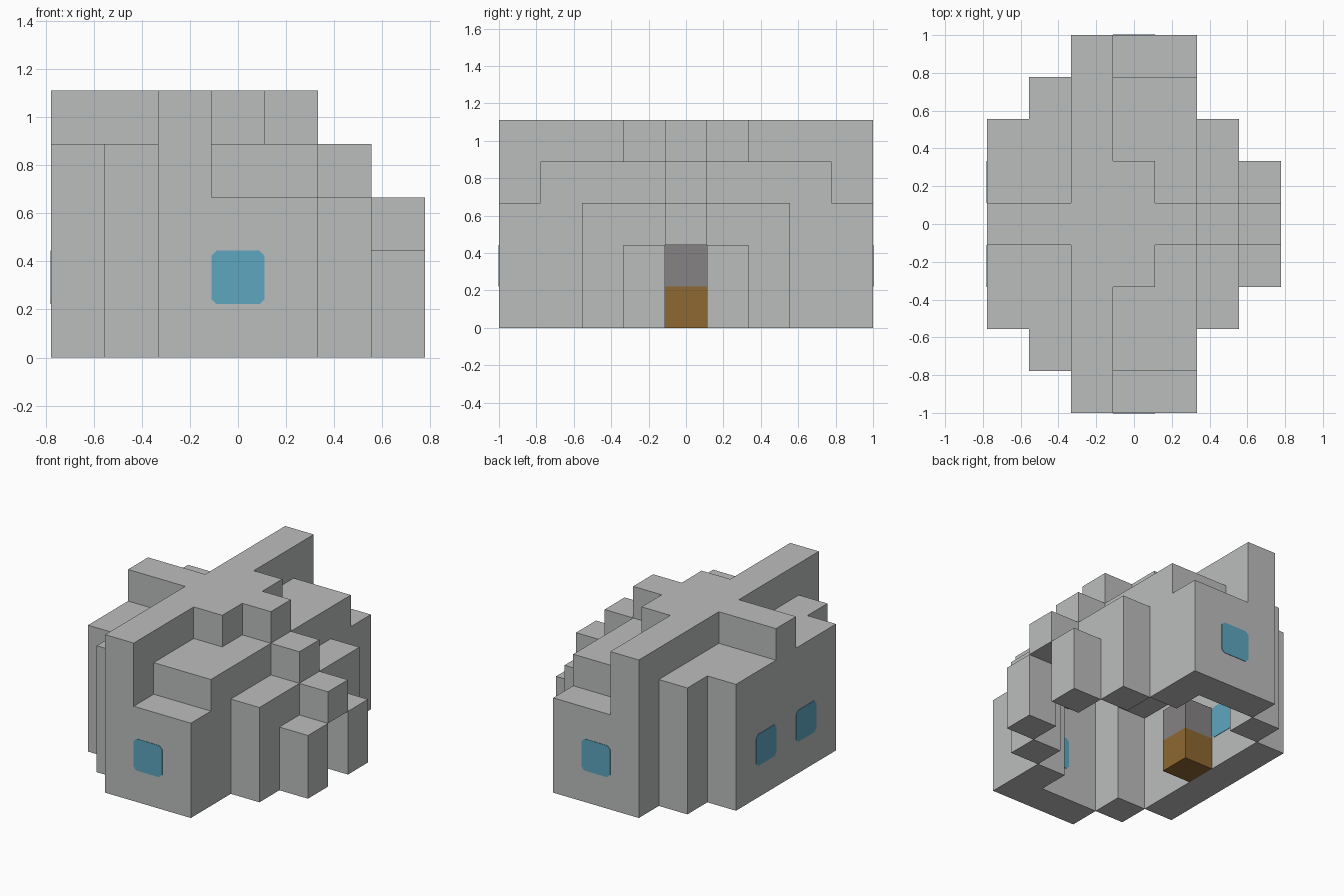
import bpy
import bmesh
from mathutils import Vector

cube = bpy.data.objects.get("Cube")
if cube:
    bpy.data.objects.remove(cube)

U = 2 / 9  # edge of one building block
ORIGIN = Vector((-3.5 * U, -4.5 * U, 0))


def material(name, rgb):
    mat = bpy.data.materials.new(name)
    mat.use_nodes = True
    mat.diffuse_color = (*rgb, 1)
    mat.node_tree.nodes["Principled BSDF"].inputs["Base Color"].default_value = (*rgb, 1)
    return mat


STONE = material("light_stone", (0.50, 0.51, 0.505))
DARK = material("dark_stone", (0.24, 0.225, 0.23))
WOOD = material("brown_wood", (0.27, 0.14, 0.032))
GLASS = material("blue_glass", (0.112, 0.38, 0.53))


def finish(name, bm, mat):
    bmesh.ops.recalc_face_normals(bm, faces=bm.faces)
    mesh = bpy.data.meshes.new(name)
    bm.to_mesh(mesh)
    bm.free()
    mesh.materials.append(mat)
    obj = bpy.data.objects.new(name, mesh)
    bpy.context.collection.objects.link(obj)
    return obj


def block_mesh(name, cells, mat):
    """Join unit blocks into one surface, keeping only exposed faces."""
    bm = bmesh.new()
    verts = {}

    def vert(p):
        if p not in verts:
            verts[p] = bm.verts.new(ORIGIN + Vector(p) * U)
        return verts[p]

    for cell in cells:
        for axis in range(3):
            b, c = (axis + 1) % 3, (axis + 2) % 3
            for side in (0, 1):
                near = list(cell)
                near[axis] += 2 * side - 1
                if tuple(near) in cells:
                    continue
                ring = []
                for db, dc in ((0, 0), (1, 0), (1, 1), (0, 1)):
                    p = list(cell)
                    p[axis] += side
                    p[b] += db
                    p[c] += dc
                    ring.append(vert(tuple(p)))
                if not side:
                    ring.reverse()
                bm.faces.new(ring)
    bmesh.ops.dissolve_limit(bm, angle_limit=0.01, verts=bm.verts, edges=bm.edges)
    mesh = bpy.data.meshes.new(name)
    bm.to_mesh(mesh)
    bm.free()
    mesh.materials.append(mat)
    obj = bpy.data.objects.new(name, mesh)
    bpy.context.collection.objects.link(obj)


# Hollow stone house: column heights from the front row to the middle row
half = ["  533  ", " 4544  ", "445443 ", "4455432", "5555543"]
rows = half + half[-2::-1]
height = {(i, j): int(h) for j, row in enumerate(rows)
          for i, h in enumerate(row) if h != " "}
DOOR = (6, 4)
shell = set()
for (i, j), h in height.items():
    outer = any(n not in height for n in ((i - 1, j), (i + 1, j), (i, j - 1), (i, j + 1)))
    is_wall = outer and (i, j) != DOOR
    shell.update((i, j, k) for k in range(0 if is_wall else h - 1, h))
block_mesh("stone_house_shell", shell, STONE)

# Furniture stack facing the doorway
block_mesh("wooden_table", {(1, 4, 0)}, WOOD)
block_mesh("stone_oven", {(1, 4, 1)}, DARK)


# Window panes with clipped corners, on both faces of each wall
def pane(name, cell, axis, side):
    bm = bmesh.new()
    r, cut, depth = U / 2, 0.022, 0.003
    normal = Vector((0, 0, 0))
    normal[axis] = side
    across = Vector((1 - axis, axis, 0)).yxz
    up = Vector((0, 0, 1))
    centre = ORIGIN + (Vector(cell) + Vector((0.5, 0.5, 0.5))) * U + normal * r
    outline = []
    for sx, sz in ((1, 1), (-1, 1), (-1, -1), (1, -1)):
        pair = [(sx * r, sz * (r - cut)), (sx * (r - cut), sz * r)]
        outline += pair if sx == sz else pair[::-1]
    face = bm.faces.new([bm.verts.new(centre + across * a + up * b) for a, b in outline])
    new = bmesh.ops.extrude_face_region(bm, geom=[face])["geom"]
    moved = [v for v in new if isinstance(v, bmesh.types.BMVert)]
    bmesh.ops.translate(bm, verts=moved, vec=normal * depth)
    finish(name, bm, GLASS)


windows = {
    "front_window": ((3, 0, 1), 1),
    "back_window": ((3, 8, 1), 1),
    "side_window_front": ((0, 3, 1), 0),
    "side_window_back": ((0, 5, 1), 0),
}
for name, (cell, axis) in windows.items():
    for side in (-1, 1):
        pane(f"{name}_{'a' if side < 0 else 'b'}", cell, axis, side)
